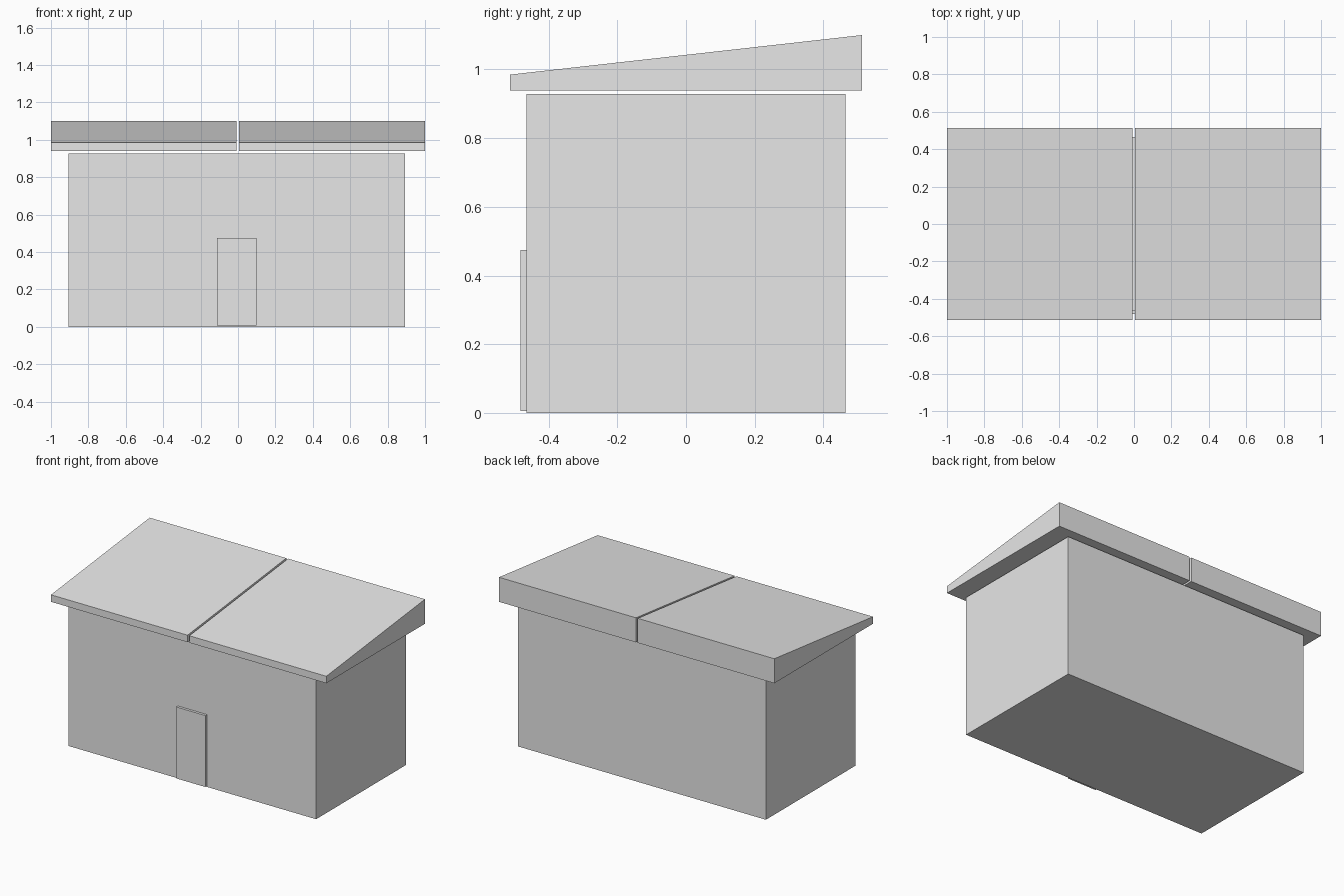
import bpy

cube = bpy.data.objects.get("Cube")
if cube:
    bpy.data.objects.remove(cube, do_unlink=True)

# One plain grey for the whole building
grey = bpy.data.materials.new("light grey")
grey.use_nodes = True
COLOUR = (0.8, 0.8, 0.8, 1)
grey.diffuse_color = COLOUR
grey.node_tree.nodes["Principled BSDF"].inputs["Base Color"].default_value = COLOUR


def extrude_x(name, profile, x0, x1):
    """Solid made by sweeping a (y, z) profile from x0 to x1."""
    n = len(profile)
    verts = [(x, y, z) for x in (x0, x1) for y, z in profile]
    faces = [tuple(reversed(range(n))), tuple(range(n, 2 * n))]
    for i in range(n):
        j = (i + 1) % n
        faces.append((i, j, n + j, n + i))
    mesh = bpy.data.meshes.new(name)
    mesh.from_pydata(verts, [], faces)
    mesh.materials.append(grey)
    obj = bpy.data.objects.new(name, mesh)
    bpy.context.scene.collection.objects.link(obj)
    return obj


def rect(y0, y1, z0, z1):
    return [(y0, z0), (y1, z0), (y1, z1), (y0, z1)]


# Main walls and the thin door slab on the front
extrude_x("walls", rect(-0.465, 0.465, 0, 0.928), -0.906, 0.893)
extrude_x("door", rect(-0.482, -0.465, 0.006, 0.475), -0.111, 0.1)

# Two wedge roof halves, rising to the back, with a narrow gap between
wedge = [(-0.512, 0.939), (0.512, 0.939), (0.512, 1.1), (-0.512, 0.985)]
extrude_x("roof_right", wedge, -1, -0.008)
extrude_x("roof_left", wedge, 0.005, 1)
